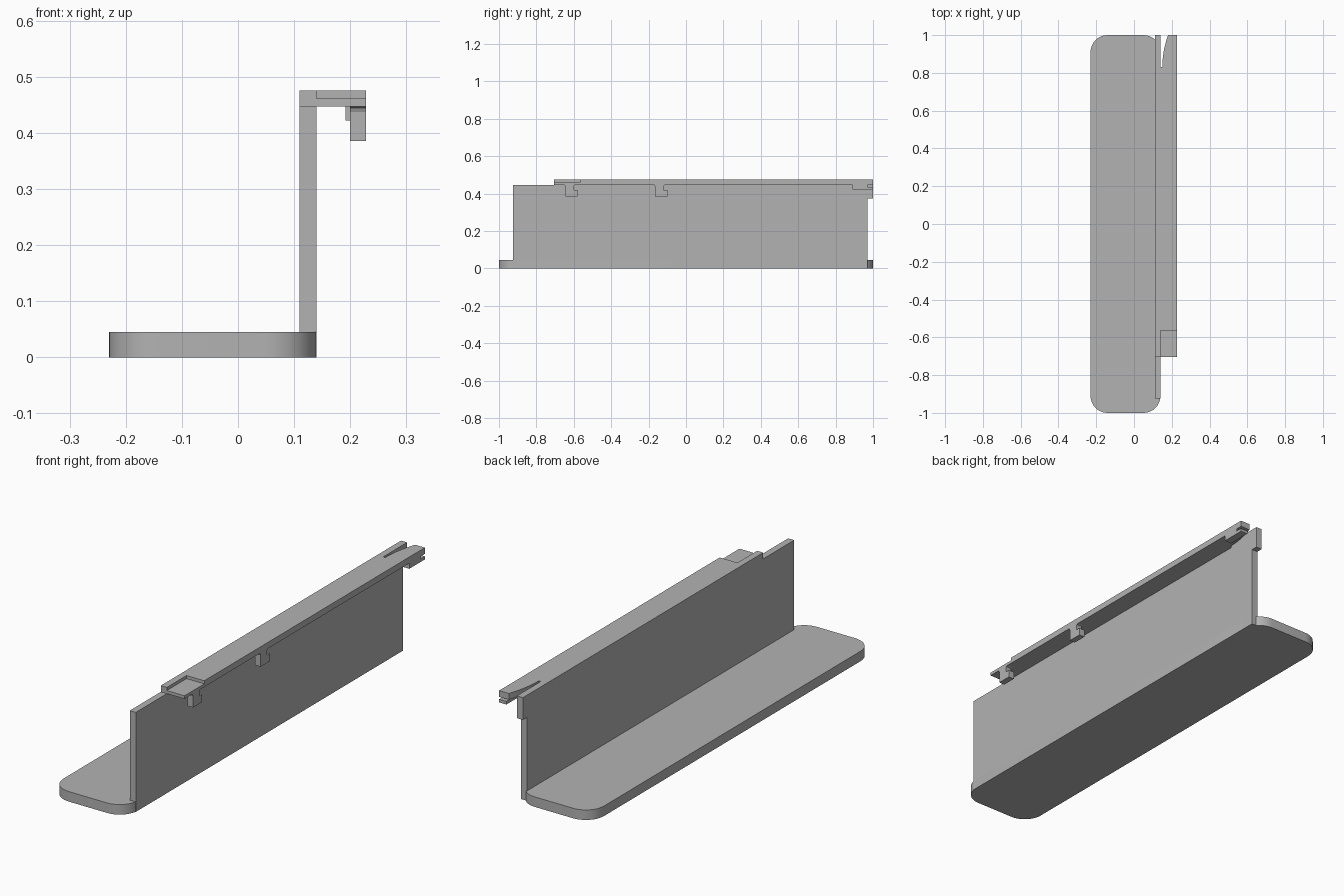
import bpy, bmesh, math
from mathutils import Vector

if "Cube" in bpy.data.objects:
    bpy.data.objects.remove(bpy.data.objects["Cube"])

grey = bpy.data.materials.new("light grey")
grey.diffuse_color = (0.45, 0.45, 0.45, 1)
grey.use_nodes = True
grey.node_tree.nodes["Principled BSDF"].inputs["Base Color"].default_value = grey.diffuse_color


def prism(name, outline, lo, hi, axis="z"):
    """Extrude an outline: (x, y) along z, or (y, z) along x."""
    place = (lambda a, b: (a, b, lo)) if axis == "z" else (lambda a, b: (lo, a, b))
    step = Vector((0, 0, hi - lo)) if axis == "z" else Vector((hi - lo, 0, 0))
    bm = bmesh.new()
    face = bm.faces.new([bm.verts.new(place(a, b)) for a, b in outline])
    top = bmesh.ops.extrude_face_region(bm, geom=[face])["geom"]
    bmesh.ops.translate(bm, vec=step, verts=[v for v in top if isinstance(v, bmesh.types.BMVert)])
    bmesh.ops.recalc_face_normals(bm, faces=bm.faces)
    mesh = bpy.data.meshes.new(name)
    bm.to_mesh(mesh)
    bm.free()
    mesh.materials.append(grey)
    obj = bpy.data.objects.new(name, mesh)
    bpy.context.collection.objects.link(obj)
    return obj


def smooth(obj):
    bpy.ops.object.select_all(action="DESELECT")
    obj.select_set(True)
    bpy.context.view_layer.objects.active = obj
    bpy.ops.object.shade_smooth_by_angle(angle=math.radians(30))


# Base plate with rounded corners
R, N = 0.09, 10
corners = [(0.14 - R, 1 - R), (-0.23 + R, 1 - R), (-0.23 + R, -1 + R), (0.14 - R, -1 + R)]
outline = []
for q, (cx, cy) in enumerate(corners):
    for i in range(N + 1):
        a = math.pi / 2 * (q + i / N)
        outline.append((cx + R * math.cos(a), cy + R * math.sin(a)))
smooth(prism("base_plate", outline, 0, 0.045))

# Upright wall, with raised edge beside the rail and a tab at the back
prism("upright_wall", [(-0.925, 0), (0.97, 0), (0.97, 0.375), (1, 0.375), (1, 0.475),
                       (-0.705, 0.475), (-0.705, 0.447), (-0.925, 0.447)], 0.11, 0.14, "x")

# Overhanging rail with a curved slit freeing its back end
slit = [(0.15 + 0.03 * (i / 8) ** 2, 0.83 + 0.17 * i / 8) for i in range(9)]
rail = prism("top_rail", [(0.14, -0.705), (0.228, -0.705), (0.228, 1)] + slit[::-1]
             + [(0.14, 0.83)], 0.447, 0.475)

# Shallow recess at the front of the rail
cutter = prism("recess_cutter", [(0.13, -0.75), (0.25, -0.75), (0.25, -0.565), (0.13, -0.565)],
               0.461, 0.5)
cutter.hide_render = True
cutter.hide_set(True)
cut = rail.modifiers.new("recess", "BOOLEAN")
cut.operation, cut.object, cut.solver = "DIFFERENCE", cutter, "EXACT"
smooth(rail)

# Hooks hanging under the rail, flared at the root
for name, y in (("front_hook", -0.645), ("middle_hook", -0.165)):
    prism(name, [(y - 0.01, 0.447), (y - 0.003, 0.444), (y, 0.437), (y, 0.385),
                 (y + 0.065, 0.385), (y + 0.065, 0.419), (y + 0.045, 0.419),
                 (y + 0.045, 0.437), (y + 0.048, 0.444), (y + 0.055, 0.447)],
          0.20, 0.228, "x")

# Slotted catch under the back end of the rail
prism("back_catch", [(0.89, 0.447), (0.89, 0.422), (1, 0.422), (1, 0.436),
                     (0.97, 0.436), (0.97, 0.447)], 0.192, 0.228, "x")
